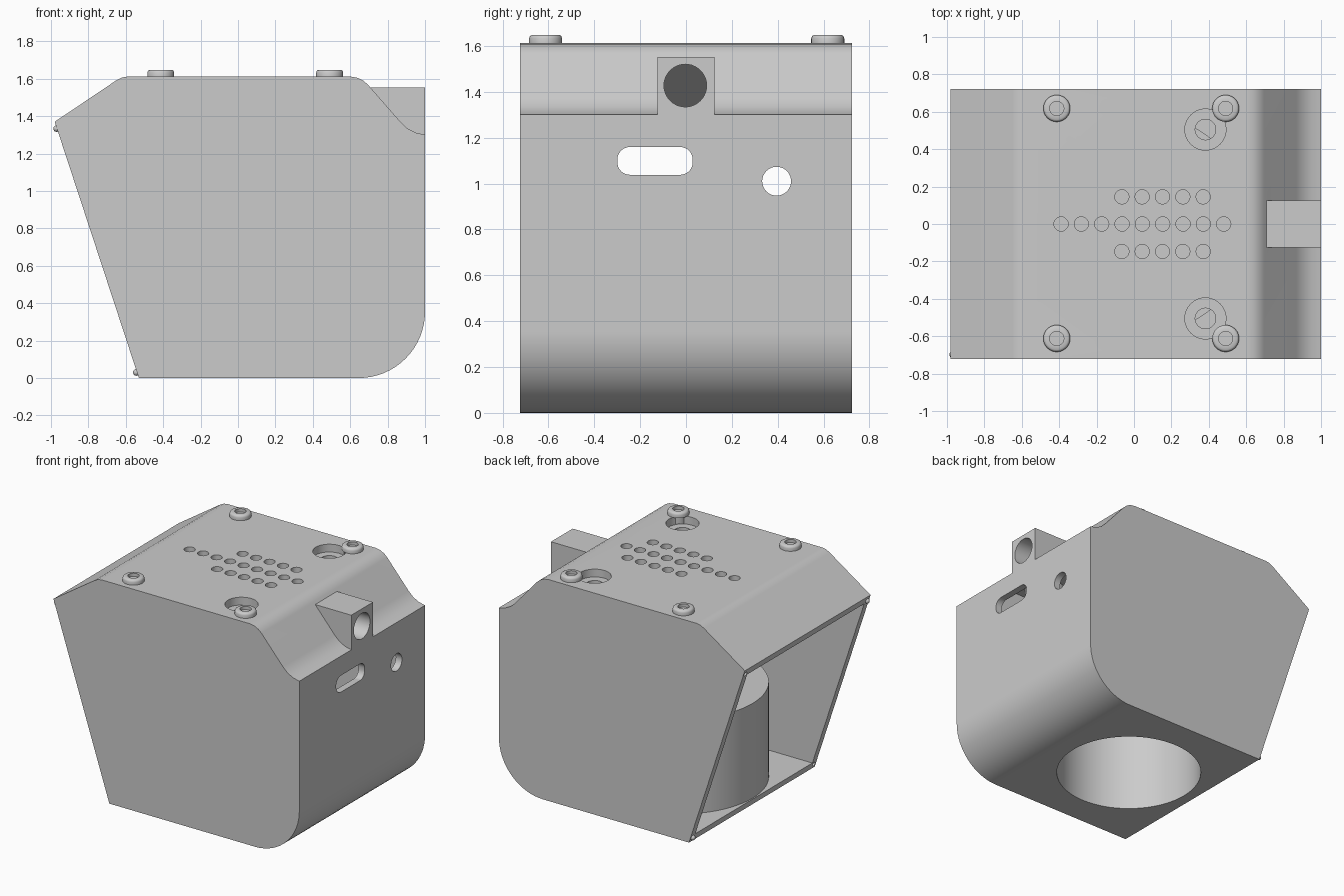
import bpy, bmesh, math
from mathutils import Vector, Matrix

old = bpy.data.objects.get("Cube")
if old:
    bpy.data.objects.remove(old, do_unlink=True)

grey = bpy.data.materials.new("light_grey")
grey.use_nodes = True
grey.diffuse_color = (0.6, 0.6, 0.6, 1)
grey.node_tree.nodes["Principled BSDF"].inputs["Base Color"].default_value = (0.6, 0.6, 0.6, 1)


def add_object(name, bm):
    bmesh.ops.recalc_face_normals(bm, faces=bm.faces)
    mesh = bpy.data.meshes.new(name)
    bm.to_mesh(mesh)
    bm.free()
    mesh.materials.append(grey)
    obj = bpy.data.objects.new(name, mesh)
    bpy.context.collection.objects.link(obj)
    return obj


def activate(obj):
    bpy.ops.object.select_all(action='DESELECT')
    obj.select_set(True)
    bpy.context.view_layer.objects.active = obj


def smooth(obj, angle=30):
    activate(obj)
    bpy.ops.object.shade_smooth_by_angle(angle=math.radians(angle))


def prism(name, points, low, high, place):
    """Extrude a flat outline; place maps (u, v, depth) to x, y, z."""
    bm = bmesh.new()
    face = bm.faces.new([bm.verts.new(place(u, v, low)) for u, v in points])
    moved = bmesh.ops.extrude_face_region(bm, geom=[face])["geom"]
    shift = Vector(place(0, 0, high)) - Vector(place(0, 0, low))
    bmesh.ops.translate(bm, vec=shift, verts=[g for g in moved if isinstance(g, bmesh.types.BMVert)])
    return add_object(name, bm)


def along_x(u, v, d):
    return (d, u, v)


def along_y(u, v, d):
    return (u, d, v)


def along_z(u, v, d):
    return (u, v, d)


def arc(cx, cy, r, start, end, steps):
    angles = [math.radians(start + (end - start) * i / steps) for i in range(steps + 1)]
    return [(cx + r * math.cos(a), cy + r * math.sin(a)) for a in angles]


def circle(cx, cy, r, steps=32):
    return arc(cx, cy, r, 0, 360, steps)[:-1]


def combine(target, tool, operation):
    mod = target.modifiers.new("boolean", 'BOOLEAN')
    mod.operation, mod.solver, mod.object = operation, 'EXACT', tool
    activate(target)
    bpy.ops.object.modifier_apply(modifier=mod.name)
    bpy.data.objects.remove(tool, do_unlink=True)


def inset(points, distances):
    """Move every edge of a counter-clockwise outline inward by its own distance."""
    lines = []
    for i, d in enumerate(distances):
        a, b = Vector(points[i]), Vector(points[(i + 1) % len(points)])
        t = (b - a).normalized()
        lines.append((a + Vector((-t.y, t.x)) * d, t))
    result = []
    for i, (p, t) in enumerate(lines):
        q, s = lines[i - 1]
        k = (p - q).cross(t) / s.cross(t)
        result.append(tuple(q + s * k))
    return result


# Housing outline, counter-clockwise; the last edge is the open slanted side
WALL = 0.05
HALF = 0.723
outline = [(-0.53, 0)] + arc(0.645, 0.355, 0.355, -90, 0, 16)
outline += [(1, 1.30), (0.95, 1.312), (0.905, 1.335), (0.868, 1.37)]
outline += [(0.695, 1.568), (0.67, 1.59), (0.64, 1.605), (0.6, 1.612)]
outline += [(-0.59, 1.612), (-0.62, 1.607), (-0.65, 1.592), (-0.98, 1.37)]
housing = prism("housing", outline, -HALF, HALF, along_y)

# Sensor block on the sloped shoulder, then the cavity
block = [(-0.125, 1.30), (0.125, 1.30), (0.125, 1.552), (-0.125, 1.552)]
combine(housing, prism("block", block, 0.69, 1.0, along_x), 'UNION')
cavity = inset(outline, [WALL] * (len(outline) - 1) + [-0.1])
combine(housing, prism("cavity", cavity, -HALF + WALL, HALF - WALL, along_y), 'DIFFERENCE')

# Capped tube rising from the floor
combine(housing, prism("tube", circle(0.047, 0, 0.585, 72), 0.02, 0.74, along_z), 'UNION')
combine(housing, prism("bore", circle(0.047, 0, 0.5, 72), -0.1, 0.68, along_z), 'DIFFERENCE')

# Counterbored mounting holes with bosses under the top
for side in (-1, 1):
    x, y = 0.382, 0.505 * side
    combine(housing, prism("boss", circle(x, y, 0.14), 1.51, 1.59, along_z), 'UNION')
    combine(housing, prism("recess", circle(x, y, 0.11), 1.555, 1.7, along_z), 'DIFFERENCE')
    combine(housing, prism("drill", circle(x, y, 0.055), 1.4, 1.7, along_z), 'DIFFERENCE')

# Vent holes in three rows
for y, first, count in ((0, -0.39, 9), (0.145, -0.065, 5), (-0.147, -0.065, 5)):
    for i in range(count):
        vent = prism("vent", circle(first + i * 0.1087, y, 0.038, 20), 1.5, 1.7, along_z)
        combine(housing, vent, 'DIFFERENCE')

# Sensor opening, round port and rounded slot in the flat side
combine(housing, prism("eye", circle(-0.003, 1.427, 0.093, 40), 0.5, 1.1, along_x), 'DIFFERENCE')
combine(housing, prism("port", circle(0.395, 1.01, 0.063), 0.9, 1.1, along_x), 'DIFFERENCE')
slot = []
for cy, cz, start in ((-0.025, 1.105, 0), (-0.245, 1.105, 90), (-0.245, 1.092, 180), (-0.025, 1.092, 270)):
    slot += arc(cy, cz, 0.054, start, start + 90, 8)
combine(housing, prism("slot", slot, 0.9, 1.1, along_x), 'DIFFERENCE')

# Alignment pins and sockets on opposite corners of the open rim
normal = Vector((-1.37, 0, -0.45)).normalized()
turn = normal.to_track_quat('Z', 'Y').to_matrix().to_4x4()
rim = HALF - WALL / 2


def rod(name, spot, r, length):
    bm = bmesh.new()
    bmesh.ops.create_cone(bm, cap_ends=True, segments=16, radius1=r, radius2=r, depth=length,
                          matrix=Matrix.Translation(spot) @ turn)
    return bm


for x, z, pin_side, label in ((-0.957, 1.338, -1, "upper"), (-0.531, 0.034, 1, "lower")):
    socket = rod("socket", Vector((x, -rim * pin_side, z)), 0.016, 0.06)
    combine(housing, add_object("socket", socket), 'DIFFERENCE')
    spot = Vector((x, rim * pin_side, z))
    bm = rod("pin", spot, 0.018, 0.03)
    bmesh.ops.create_uvsphere(bm, u_segments=16, v_segments=10, radius=0.018,
                              matrix=Matrix.Translation(spot + normal * 0.013) @ turn)
    smooth(add_object(label + "_pin", bm))

smooth(housing, 25)
weighted = housing.modifiers.new("weighted_normals", 'WEIGHTED_NORMAL')
weighted.keep_sharp = True

# Button-head screws: lathed profile with a round socket
profile = [(0, 1.625), (0.038, 1.625), (0.038, 1.648), (0.06, 1.648), (0.068, 1.643),
           (0.072, 1.633), (0.072, 1.612), (0.055, 1.612), (0.055, 1.56), (0, 1.56)]
for x, end in ((-0.413, "right"), (0.49, "left")):
    for y, face in ((-0.612, "front"), (0.618, "back")):
        bm = bmesh.new()
        ring = [bm.verts.new((r, 0, z)) for r, z in profile]
        edges = [bm.edges.new(pair) for pair in zip(ring, ring[1:])]
        bmesh.ops.spin(bm, geom=ring + edges, axis=(0, 0, 1), cent=(0, 0, 0),
                       angle=math.tau, steps=32)
        bmesh.ops.remove_doubles(bm, verts=bm.verts, dist=0.0005)
        screw = add_object(f"{face}_{end}_screw", bm)
        screw.location = (x, y, 0)
        smooth(screw, 40)
